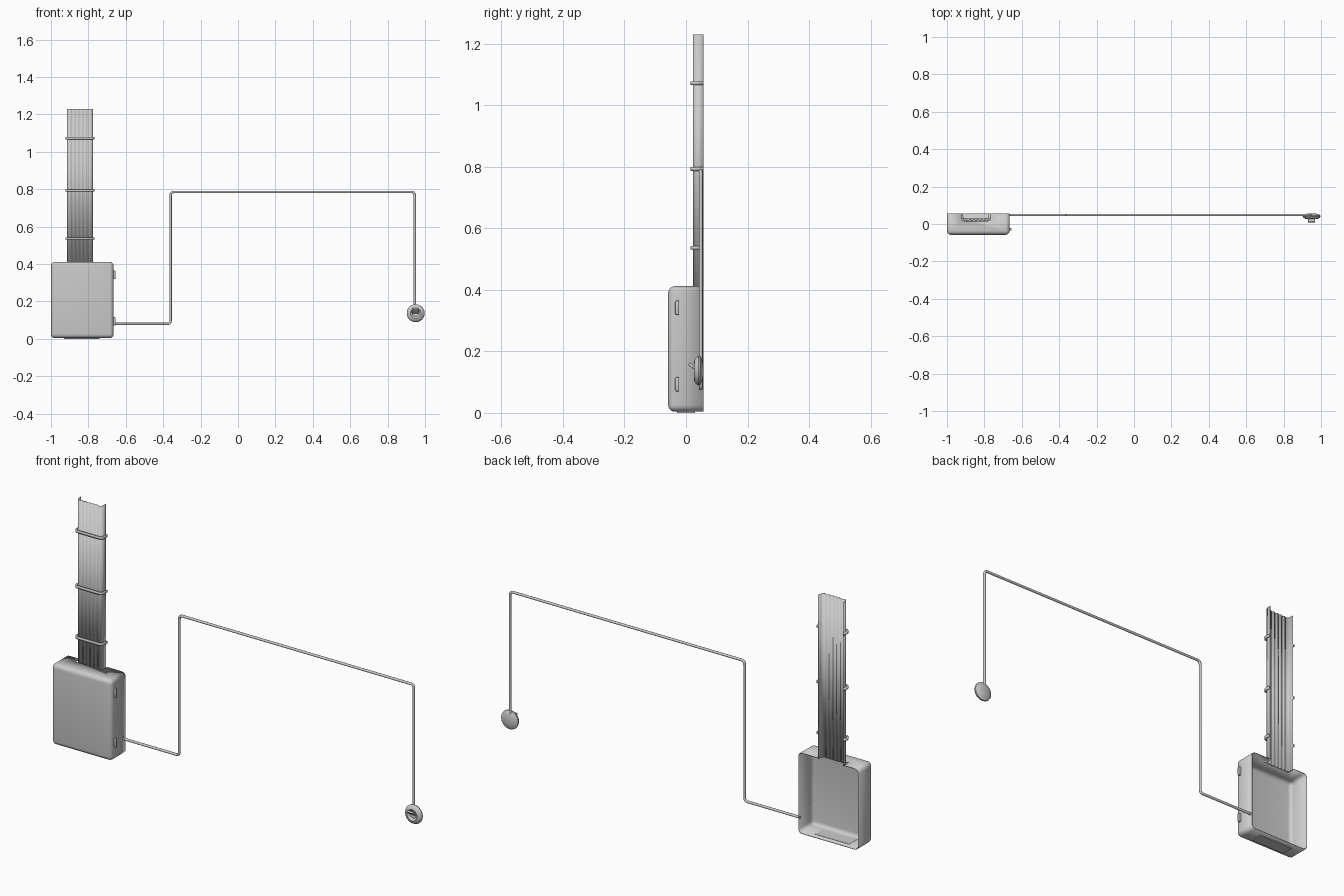
import bpy, bmesh, math
from mathutils import Matrix

if "Cube" in bpy.data.objects:
    bpy.data.objects.remove(bpy.data.objects["Cube"])

grey = bpy.data.materials.new("light grey")
grey.use_nodes = True
colour = (0.6, 0.6, 0.6, 1)
grey.diffuse_color = colour
grey.node_tree.nodes["Principled BSDF"].inputs["Base Color"].default_value = colour

BACK = 0.057
CX = -0.845          # ribbon centre


def finish(name, bm, smooth=True):
    mesh = bpy.data.meshes.new(name)
    bm.to_mesh(mesh)
    bm.free()
    mesh.materials.append(grey)
    ob = bpy.data.objects.new(name, mesh)
    bpy.context.collection.objects.link(ob)
    if smooth:
        bpy.ops.object.select_all(action="DESELECT")
        ob.select_set(True)
        bpy.context.view_layer.objects.active = ob
        bpy.ops.object.shade_smooth_by_angle(angle=math.radians(40))
    return ob


def cube(x0, x1, y0, y1, z0, z1):
    bm = bmesh.new()
    centre = Matrix.Translation(((x0 + x1) / 2, (y0 + y1) / 2, (z0 + z1) / 2))
    size = Matrix.Diagonal((x1 - x0, y1 - y0, z1 - z0, 1))
    bmesh.ops.create_cube(bm, size=1, matrix=centre @ size)
    return bm


def block(name, *bounds, bevel=0.0):
    bm = cube(*bounds)
    if bevel:
        bmesh.ops.bevel(bm, geom=bm.edges[:], offset=bevel, segments=2,
                        profile=0.5, affect="EDGES")
    return finish(name, bm)


def solidify(ob, thickness, offset):
    mod = ob.modifiers.new("thickness", "SOLIDIFY")
    mod.thickness, mod.offset = thickness, offset


# Open-backed box with rounded front and side edges
bm = cube(-1, -0.665, -0.058, BACK, 0.004, 0.412)
edges = [e for e in bm.edges if min(v.co.y for v in e.verts) < 0]
bmesh.ops.bevel(bm, geom=edges, offset=0.022, segments=5, profile=0.5, affect="EDGES")
bmesh.ops.delete(bm, geom=[f for f in bm.faces
                           if all(v.co.y > BACK - 1e-4 for v in f.verts)], context="FACES")
box = finish("box_shell", bm)
solidify(box, 0.003, -1)

# Notch in the top wall where the ribbon enters
cutter = block("notch_cutter", CX - 0.075, CX + 0.075, 0.02, 0.1, 0.38, 0.45)
cutter.hide_render = True
cutter.hide_set(True)
cut = box.modifiers.new("notch", "BOOLEAN")
cut.object, cut.operation, cut.solver = cutter, "DIFFERENCE", "EXACT"

block("bottom_rib", -0.93, -0.74, -0.03, 0.03, 0, 0.008)
for label, z in (("lower", 0.093), ("upper", 0.342)):
    block(label + "_side_latch", -0.67, -0.655, -0.035, -0.022,
          z - 0.023, z + 0.023, bevel=0.004)


# Open channel section: two side lips and a rippled front
def channel(name, z0, z1, grow, ripple, thickness):
    half, front, r = 0.07 + grow, 0.022 - grow, 0.018
    section = [(-half, BACK)]
    section += [(-half + r - r * math.cos(a), front + r - r * math.sin(a))
                for a in (i * math.pi / 12 for i in range(7))]
    flat = 2 * (half - r)
    for i in range(1, 40):
        t = i / 40
        wave = ripple * (1 - math.cos(t * 10 * math.pi)) / 2
        section.append((-half + r + flat * t, front + wave))
    section += [(-x, y) for x, y in reversed(section[:8])]
    bm = bmesh.new()
    rows = [[bm.verts.new((CX + x, y, z)) for x, y in section] for z in (z0, z1)]
    for i in range(len(section) - 1):
        bm.faces.new((rows[0][i], rows[0][i + 1], rows[1][i + 1], rows[1][i]))
    ob = finish(name, bm)
    solidify(ob, thickness, -1)


channel("cable_ribbon", 0.405, 1.23, 0, 0.005, 0.002)
for i, z in enumerate((0.537, 0.793, 1.072)):
    channel("ribbon_clip_%d" % (i + 1), z - 0.006, z + 0.006, 0.008, 0, 0.008)

# Bent conduit with small rounded corners
path = [(-0.668, 0.08), (-0.36, 0.08), (-0.36, 0.785), (0.945, 0.785), (0.945, 0.16)]
points = [path[0]]
for a, b, c in zip(path, path[1:], path[2:]):
    ends = []
    for p in (a, c):
        d = math.dist(p, b)
        ends.append([b[k] + (p[k] - b[k]) * 0.018 / d for k in (0, 1)])
    for i in range(6):
        t = i / 5
        points.append([(1 - t) ** 2 * ends[0][k] + 2 * t * (1 - t) * b[k] + t * t * ends[1][k]
                       for k in (0, 1)])
points.append(path[-1])
curve = bpy.data.curves.new("conduit", "CURVE")
curve.dimensions = "3D"
curve.bevel_depth = 0.0065
curve.bevel_resolution = 3
curve.use_fill_caps = True
curve.materials.append(grey)
spline = curve.splines.new("POLY")
spline.points.add(len(points) - 1)
for p, (x, z) in zip(spline.points, points):
    p.co = (x, 0.048, z, 1)
spline.use_smooth = True
bpy.context.collection.objects.link(bpy.data.objects.new("conduit", curve))

# Round switch body, turned from a lens profile with a dished front
profile = [(0, 0.036), (0.018, 0.035), (0.023, 0.029), (0.028, 0.026), (0.036, 0.028),
           (0.044, 0.034), (0.048, 0.041), (0.047, 0.046), (0.036, 0.052),
           (0.02, 0.056), (0, BACK)]
SX, SZ = 0.95, 0.137
bm = bmesh.new()
verts = [bm.verts.new((SX + r, y, SZ)) for r, y in profile]
wire = [bm.edges.new(pair) for pair in zip(verts, verts[1:])]
bmesh.ops.spin(bm, geom=verts + wire, cent=(SX, 0, SZ), axis=(0, 1, 0),
               angle=math.tau, steps=32)
bmesh.ops.remove_doubles(bm, verts=bm.verts[:], dist=1e-5)
bmesh.ops.recalc_face_normals(bm, faces=bm.faces[:])
finish("switch_body", bm)

# Tilted switch lever
bm = cube(-0.019, 0.019, -0.034, 0.002, -0.005, 0.005)
bmesh.ops.bevel(bm, geom=bm.edges[:], offset=0.003, segments=2, profile=0.5, affect="EDGES")
bm.transform(Matrix.Translation((SX, 0.036, SZ + 0.003))
             @ Matrix.Rotation(math.radians(-38), 4, "X"))
finish("switch_lever", bm)
